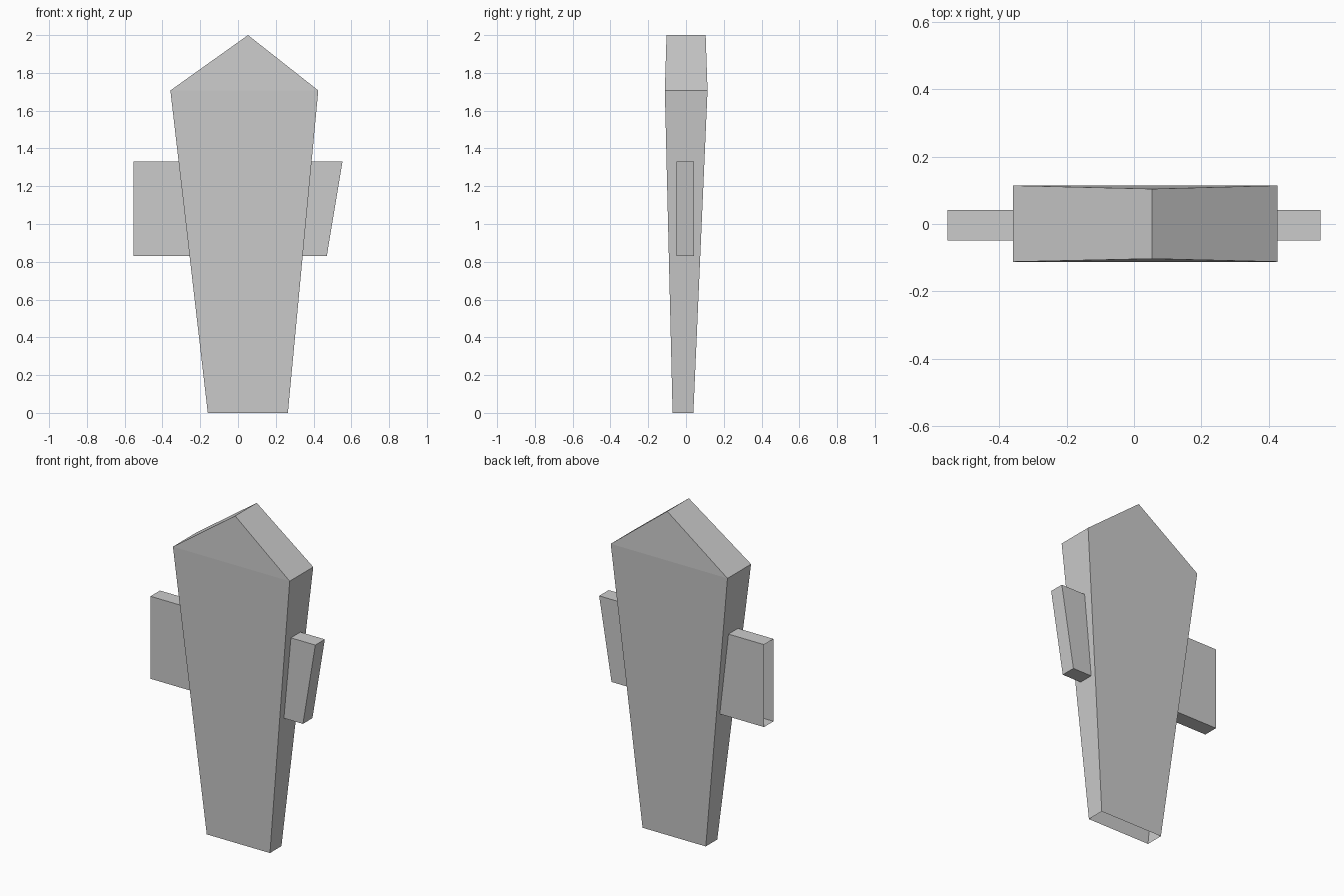
import bpy
import bmesh

if "Cube" in bpy.data.objects:
    bpy.data.objects.remove(bpy.data.objects["Cube"])


def loft(name, sections, cap_start, cap_end):
    """Skin equal-length vertex loops into flat-faced geometry, with optional caps."""
    bm = bmesh.new()
    loops = [[bm.verts.new(p) for p in s] for s in sections]
    for a, b in zip(loops, loops[1:]):
        n = len(a)
        for i in range(n):
            j = (i + 1) % n
            bm.faces.new((a[i], a[j], b[j], b[i]))
    if cap_start:
        bm.faces.new(loops[0][::-1])
    if cap_end:
        bm.faces.new(loops[-1])
    bmesh.ops.recalc_face_normals(bm, faces=bm.faces[:])
    mesh = bpy.data.meshes.new(name)
    bm.to_mesh(mesh)
    bm.free()
    obj = bpy.data.objects.new(name, mesh)
    bpy.context.collection.objects.link(obj)
    return obj


def rect_xy(x0, x1, y0, y1, z):
    return [(x0, y0, z), (x1, y0, z), (x1, y1, z), (x0, y1, z)]


# Tapered slab: narrow open base widening to the shoulders
body = loft("body", [rect_xy(-0.16, 0.264, -0.071, 0.039, 0),
                     rect_xy(-0.358, 0.425, -0.112, 0.114, 1.707)], False, False)

# Pointed gable on the shoulders
bm = bmesh.new()
bm.from_mesh(body.data)
bm.verts.ensure_lookup_table()
fl, fr, br, bl = bm.verts[4:8]
front_tip = bm.verts.new((0.053, -0.103, 2))
back_tip = bm.verts.new((0.053, 0.104, 2))
for f in ((fl, fr, front_tip), (br, bl, back_tip),
          (fr, br, back_tip, front_tip), (bl, fl, front_tip, back_tip)):
    bm.faces.new(f)
bmesh.ops.recalc_face_normals(bm, faces=bm.faces[:])
bm.to_mesh(body.data)
bm.free()

# Crossbar through the body: open square left end, slanted closed right end
y0, y1, z0, z1 = -0.049, 0.042, 0.83, 1.33
loft("crossbar", [[(lo, y0, z0), (lo, y1, z0), (hi, y1, z1), (hi, y0, z1)]
                  for lo, hi in ((-0.553, -0.553), (0.47, 0.553))], False, True)
